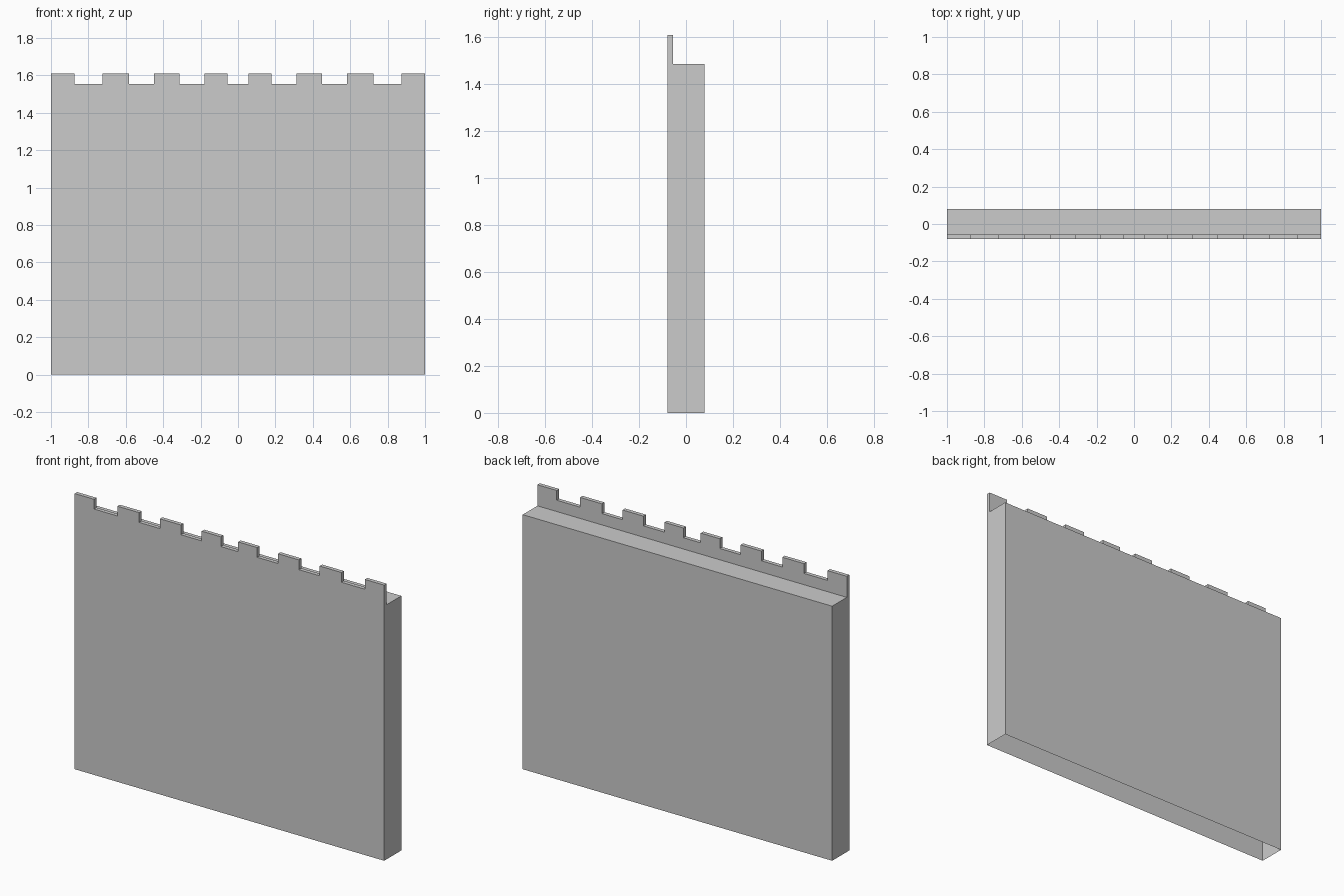
import bpy, bmesh

if "Cube" in bpy.data.objects:
    bpy.data.objects.remove(bpy.data.objects["Cube"])

HALF_X, HALF_Y = 1.0, 0.079
WALK_Z, NOTCH_Z, TOP_Z = 1.487, 1.553, 1.61
PARAPET_Y = -0.056  # inner face of the parapet


def finish(bm, name):
    mesh = bpy.data.meshes.new(name)
    bm.to_mesh(mesh)
    bm.free()
    obj = bpy.data.objects.new(name, mesh)
    bpy.context.collection.objects.link(obj)
    return obj


def remove_faces(bm, test):
    faces = [f for f in bm.faces if test(f)]
    bmesh.ops.delete(bm, geom=faces, context='FACES')


# Wall body: hollow shell, open underneath and below the parapet
bm = bmesh.new()
bmesh.ops.create_cube(bm, size=1)
for v in bm.verts:
    v.co = (v.co.x * 2 * HALF_X, v.co.y * 2 * HALF_Y, (v.co.z + 0.5) * WALK_Z)
bmesh.ops.bisect_plane(bm, geom=bm.verts[:] + bm.edges[:] + bm.faces[:],
                       plane_co=(0, PARAPET_Y, 0), plane_no=(0, 1, 0))
bm.normal_update()
remove_faces(bm, lambda f: f.normal.z < -0.5 or
             (f.normal.z > 0.5 and f.calc_center_median().y < PARAPET_Y))
finish(bm, "wall_body")

# Crenellated parapet: mirrored battlement outline extruded front to back
right = []
level, other = NOTCH_Z, TOP_Z
for x in (0.056, 0.179, 0.314, 0.449, 0.583, 0.724, 0.875):
    right += [(x, level), (x, other)]
    level, other = other, level
right += [(HALF_X, TOP_Z), (HALF_X, WALK_Z)]
outline = [(-x, z) for x, z in reversed(right)] + right

bm = bmesh.new()
face = bm.faces.new([bm.verts.new((x, -HALF_Y, z)) for x, z in outline])
ext = bmesh.ops.extrude_face_region(bm, geom=[face], use_keep_orig=True)
verts = [g for g in ext["geom"] if isinstance(g, bmesh.types.BMVert)]
bmesh.ops.translate(bm, verts=verts, vec=(0, PARAPET_Y + HALF_Y, 0))
bmesh.ops.recalc_face_normals(bm, faces=bm.faces[:])
remove_faces(bm, lambda f: abs(f.normal.z) > 0.5 and
             f.calc_center_median().z < WALK_Z + 0.01)
finish(bm, "parapet")
